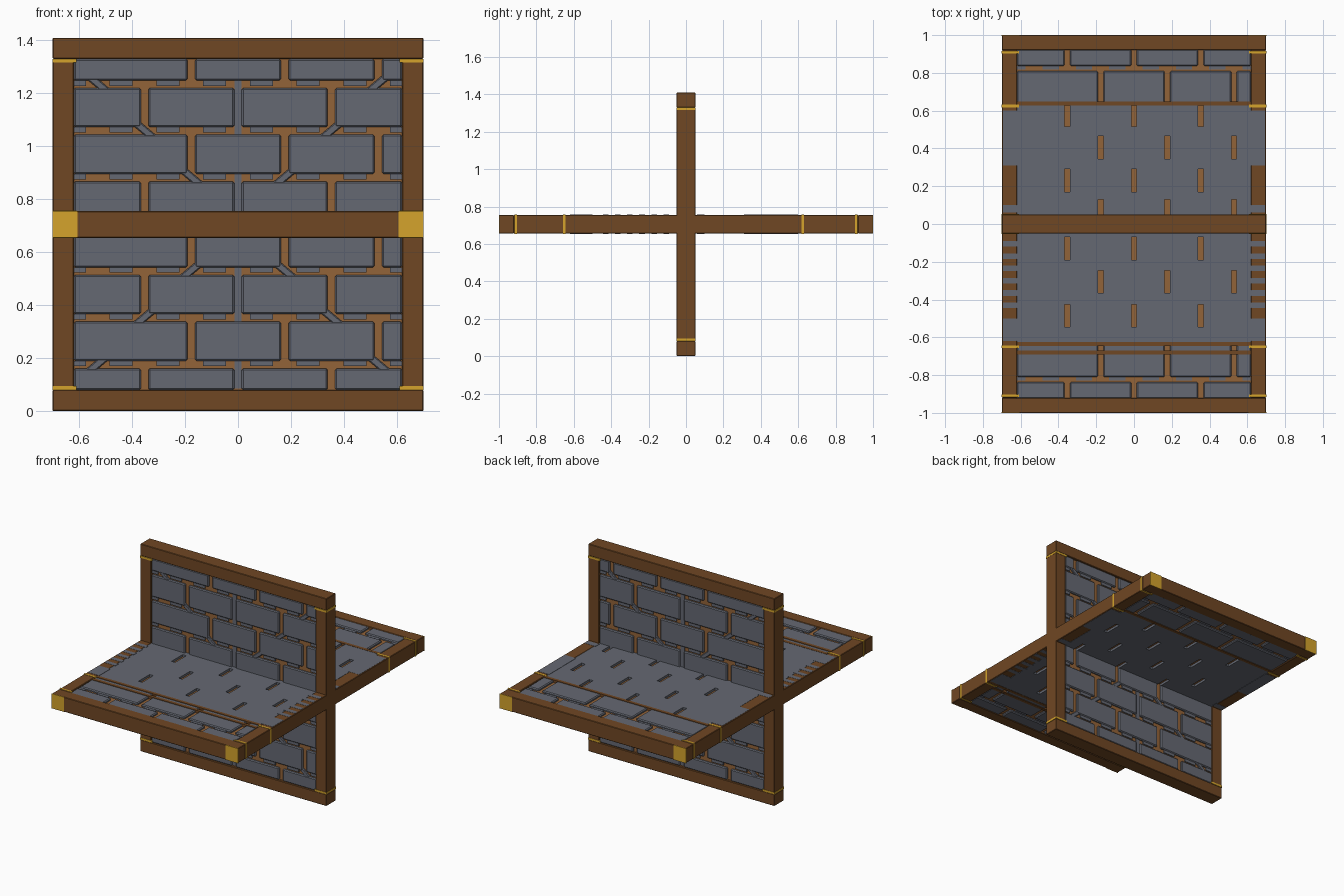
import bpy, bmesh, math
from mathutils import Matrix, Vector

if "Cube" in bpy.data.objects:
    bpy.data.objects.remove(bpy.data.objects["Cube"])


def material(name, rgb):
    m = bpy.data.materials.new(name)
    m.use_nodes = True
    m.diffuse_color = (*rgb, 1)
    node = m.node_tree.nodes["Principled BSDF"]
    node.inputs["Base Color"].default_value = (*rgb, 1)
    node.inputs["Roughness"].default_value = 0.8
    return m


STONE = material("slate grey", (0.13, 0.14, 0.17))
TIMBER = material("dark timber", (0.16, 0.063, 0.017))
MORTAR = material("light brown mortar", (0.29, 0.125, 0.04))
GOLD = material("gold", (0.66, 0.37, 0.025))

MID = 0.705           # height of the crossing
HALF_X = 0.70
INNER = 0.62          # inside edge of the timber frame
ROW = 0.1765          # brick course height
GAP = 0.014           # half width of a joint
THICK = 0.05          # half thickness of a panel
EVEN = [-2 * ROW, 0, 2 * ROW]
ODD = [-ROW, ROW, 3 * ROW]

# Panel space is (across, along, through)
UPRIGHT = Matrix(((1, 0, 0, 0), (0, 0, -1, 0), (0, 1, 0, MID), (0, 0, 0, 1)))
FLAT = Matrix.Translation((0, 0, MID))


class Part:
    """Collects boxes in panel space into one named object."""

    def __init__(self, name, mat, frame, bevel=0):
        self.name, self.mat, self.frame, self.bevel = name, mat, frame, bevel
        self.bm = bmesh.new()

    def box(self, u0, u1, v0, v1, n0, n1, turn=0):
        mid = Vector((u0 + u1, v0 + v1, n0 + n1)) / 2
        size = Matrix.Diagonal((u1 - u0, v1 - v0, n1 - n0, 1))
        spin = Matrix.Rotation(math.radians(turn), 4, 'Z')
        bmesh.ops.create_cube(self.bm, size=1,
                              matrix=Matrix.Translation(mid) @ spin @ size)

    def slab(self, u0, u1, v0, v1, half, turn=0):
        self.box(u0, u1, v0, v1, -half, half, turn)

    def course(self, v0, v1, joints, half):
        edges = [-INNER] + joints + [INNER]
        for i in range(len(edges) - 1):
            a = edges[i] + (GAP if i else 0)
            b = edges[i + 1] - (GAP if i < len(edges) - 2 else 0)
            self.slab(a, b, v0, v1, half)

    def finish(self):
        mesh = bpy.data.meshes.new(self.name)
        self.bm.transform(self.frame)
        self.bm.to_mesh(mesh)
        self.bm.free()
        mesh.materials.append(self.mat)
        ob = bpy.data.objects.new(self.name, mesh)
        bpy.context.collection.objects.link(ob)
        if self.bevel:
            mod = ob.modifiers.new("worn edges", 'BEVEL')
            mod.width, mod.segments = self.bevel, 1


def timber_frame(name, frame, half_v):
    p = Part(name, TIMBER, frame, 0.003)
    for s in (-1, 1):
        p.slab(-HALF_X, HALF_X, *sorted((s * half_v, s * (half_v - 0.08))), THICK)
        p.slab(*sorted((s * HALF_X, s * INNER)), 0.08 - half_v, half_v - 0.08, THICK)
    p.finish()


def mortar_core(name, frame, half_v):
    p = Part(name, MORTAR, frame)
    p.slab(-0.63, 0.63, 0.03 - half_v, half_v - 0.03, 0.033)
    p.finish()


def joint_fill(part, v):
    # stone showing in a bed joint between the upright joints
    for k in range(-4, 4):
        a = max(k * ROW + 0.045, -INNER)
        b = min((k + 1) * ROW - 0.045, INNER)
        part.slab(a, b, v - 0.006, v + GAP, 0.040)


def gold_bands(name, frame, half_v, levels):
    p = Part(name, GOLD, frame)
    for s in (-1, 1):
        for v in levels:
            p.slab(*sorted((s * 0.61, s * (HALF_X + 0.001))),
                   v - 0.007, v + 0.007, THICK + 0.002)
    p.finish()


# ---- upright wall ----
timber_frame("upright_frame", UPRIGHT, MID)
mortar_core("upright_mortar", UPRIGHT, MID)
gold_bands("upright_gold_bands", UPRIGHT, MID, (-0.618, 0.618))

bricks = Part("upright_bricks", STONE, UPRIGHT, 0.006)
fill = Part("upright_joint_stone", STONE, UPRIGHT)
for r in range(8):
    low = (r - 4) * ROW
    bricks.course(max(low + GAP, -0.625), min(low + ROW - GAP, 0.625),
                  ODD if r % 2 else EVEN, 0.046)
    if r:
        joint_fill(fill, low)
# deep stone behind the central joints
fill.slab(-GAP, GAP, -0.62, 0.62, 0.037)
bricks.finish()
fill.finish()

chips = Part("upright_broken_chips", STONE, UPRIGHT, 0.004)
for side in (-1, 1):
    for half in (-1, 1):
        for step in (1, 2, 3):
            u, v = side * step * ROW, half * step * ROW
            chips.slab(u - 0.05, u + 0.05, v - 0.012, v + 0.016, 0.044,
                       40 * side * half)
chips.finish()

# ---- level deck ----
timber_frame("deck_frame", FLAT, 1.0)
mortar_core("deck_mortar", FLAT, 1.0)
gold_bands("deck_gold_bands", FLAT, 1.0, (-0.91, 0.91, -0.65, 0.625))

outer = Part("deck_outer_bricks", STONE, FLAT, 0.006)
fill = Part("deck_joint_stone", STONE, FLAT)
for s in (-1, 1):
    outer.course(*sorted((s * 0.925, s * 0.837)), EVEN, 0.047)
    outer.course(*sorted((s * 0.81, s * 0.635)), ODD, 0.047)
    joint_fill(fill, s * 0.823)
outer.finish()
fill.finish()

# solid middle with short slots left open
middle = Part("deck_middle_stone", STONE, FLAT)
slots = [-0.485, -0.305, -0.13, 0.07, 0.23, 0.405, 0.575]
edge = -0.64
for i, v in enumerate(slots):
    middle.slab(-INNER, INNER, edge, v - 0.06, 0.049)
    middle.course(v - 0.06, v + 0.06, ODD if i % 2 else EVEN, 0.049)
    edge = v + 0.06
middle.slab(-INNER, INNER, edge, 0.64, 0.049)
middle.finish()

battens = Part("deck_battens", TIMBER, FLAT)
for v in (-0.68, -0.635, 0.638):
    battens.slab(-INNER, INNER, v - 0.011, v + 0.011, 0.0505)
battens.finish()

# stone patches showing through the side rails
patches = Part("deck_rail_stone", STONE, FLAT)
for s in (-1, 1):
    u = sorted((s * 0.61, s * 0.694))
    patches.slab(*u, 0.31, 0.6, THICK + 0.001)
    patches.slab(*u, 0.06, 0.1, THICK + 0.001)
    patches.slab(*u, -0.62, -0.5, THICK + 0.001)
    for k in range(6):
        patches.slab(*u, -0.12 - 0.065 * k, -0.09 - 0.065 * k, THICK + 0.001)
patches.finish()

# gold plates on the front and back deck corners
caps = Part("deck_corner_plates", GOLD, FLAT)
for s in (-1, 1):
    for t in (-1, 1):
        caps.slab(*sorted((s * 0.607, s * (HALF_X + 0.001))),
                  *sorted((t * 0.996, t * 1.001)), THICK)
caps.finish()
